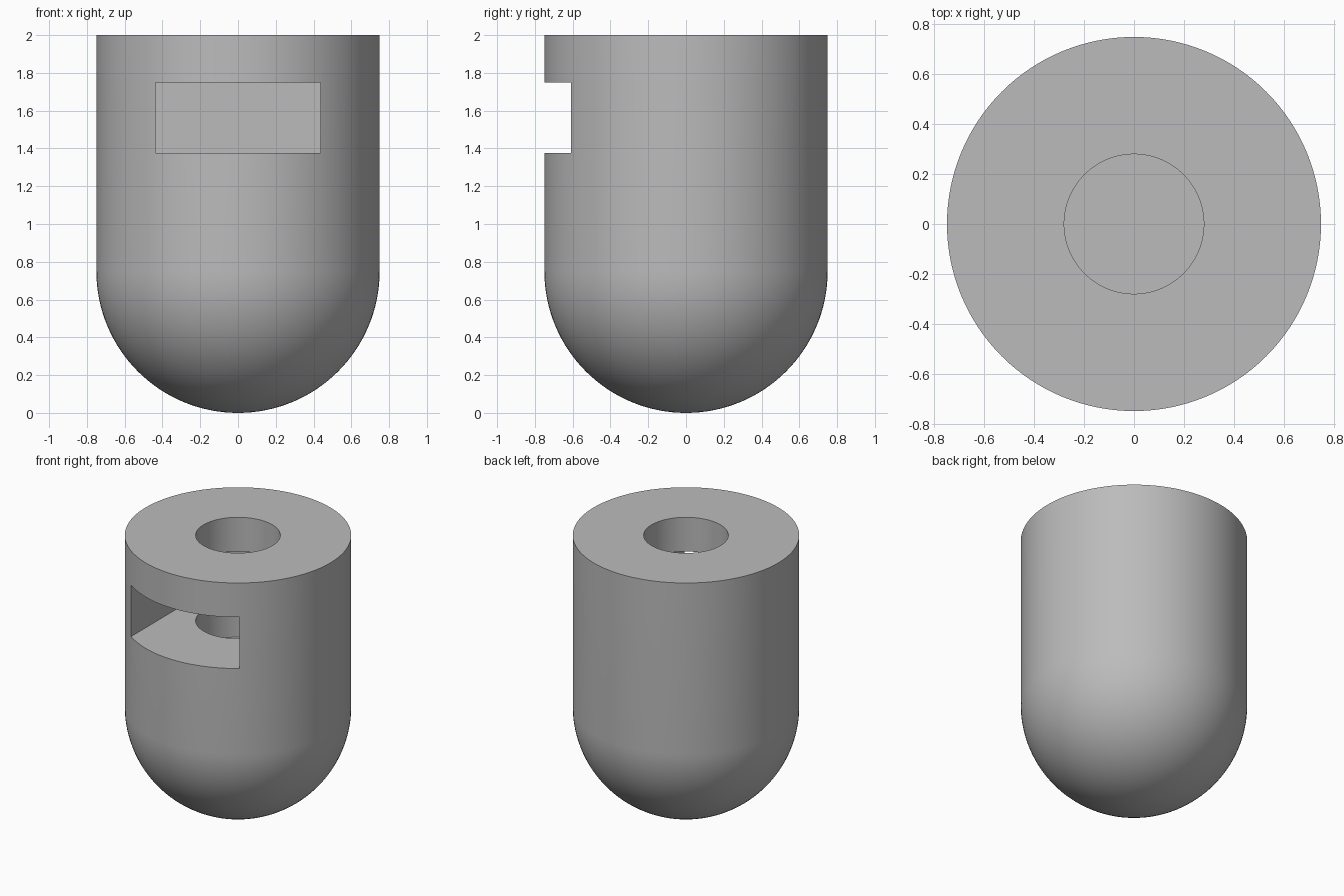
import bpy, bmesh, math

RADIUS, HEIGHT = 0.75, 2.0
BORE_RADIUS, BORE_FLOOR = 0.28, 1.125
SLOT_HALF, SLOT_BOTTOM, SLOT_TOP = 0.4375, 1.375, 1.75
SEGMENTS, ARC_STEPS = 128, 32

if "Cube" in bpy.data.objects:
    bpy.data.objects.remove(bpy.data.objects["Cube"], do_unlink=True)

grey = bpy.data.materials.new("plain grey")
grey.use_nodes = True
colour = (0.5, 0.5, 0.5, 1)
grey.diffuse_color = colour
grey.node_tree.nodes["Principled BSDF"].inputs["Base Color"].default_value = colour


def add_object(name, bm):
    bmesh.ops.recalc_face_normals(bm, faces=bm.faces)
    mesh = bpy.data.meshes.new(name)
    bm.to_mesh(mesh)
    bm.free()
    mesh.materials.append(grey)
    obj = bpy.data.objects.new(name, mesh)
    bpy.context.collection.objects.link(obj)
    return obj


# Round-bottomed body with a blind bore, turned from one profile
profile = []
for i in range(ARC_STEPS + 1):
    a = math.pi / 2 * i / ARC_STEPS
    profile.append((RADIUS * math.sin(a), RADIUS * (1 - math.cos(a))))
profile += [(RADIUS, HEIGHT), (BORE_RADIUS, HEIGHT),
            (BORE_RADIUS, BORE_FLOOR), (0, BORE_FLOOR)]
bm = bmesh.new()
verts = [bm.verts.new((r, 0, z)) for r, z in profile]
edges = [bm.edges.new(pair) for pair in zip(verts, verts[1:])]
bmesh.ops.spin(bm, geom=verts + edges, cent=(0, 0, 0), axis=(0, 0, 1),
               angle=math.tau, steps=SEGMENTS, use_duplicate=False)
bmesh.ops.remove_doubles(bm, verts=bm.verts, dist=0.0001)
body = add_object("body", bm)

# Square pocket opening through the front wall
bm = bmesh.new()
bmesh.ops.create_cube(bm, size=1)
front = -1.0
for v in bm.verts:
    v.co.x *= 2 * SLOT_HALF
    v.co.y = SLOT_HALF if v.co.y > 0 else front
    v.co.z = SLOT_TOP if v.co.z > 0 else SLOT_BOTTOM
cutter = add_object("slot_cutter", bm)
cutter.hide_render = True

cut = body.modifiers.new("front slot", 'BOOLEAN')
cut.operation = 'DIFFERENCE'
cut.solver = 'EXACT'
cut.object = cutter
bpy.ops.object.select_all(action='DESELECT')
bpy.context.view_layer.objects.active = body
body.select_set(True)
bpy.ops.object.modifier_apply(modifier=cut.name)
bpy.data.objects.remove(cutter, do_unlink=True)

# Smooth curved walls, crisp rims
bpy.ops.object.shade_smooth_by_angle(angle=math.radians(30))
